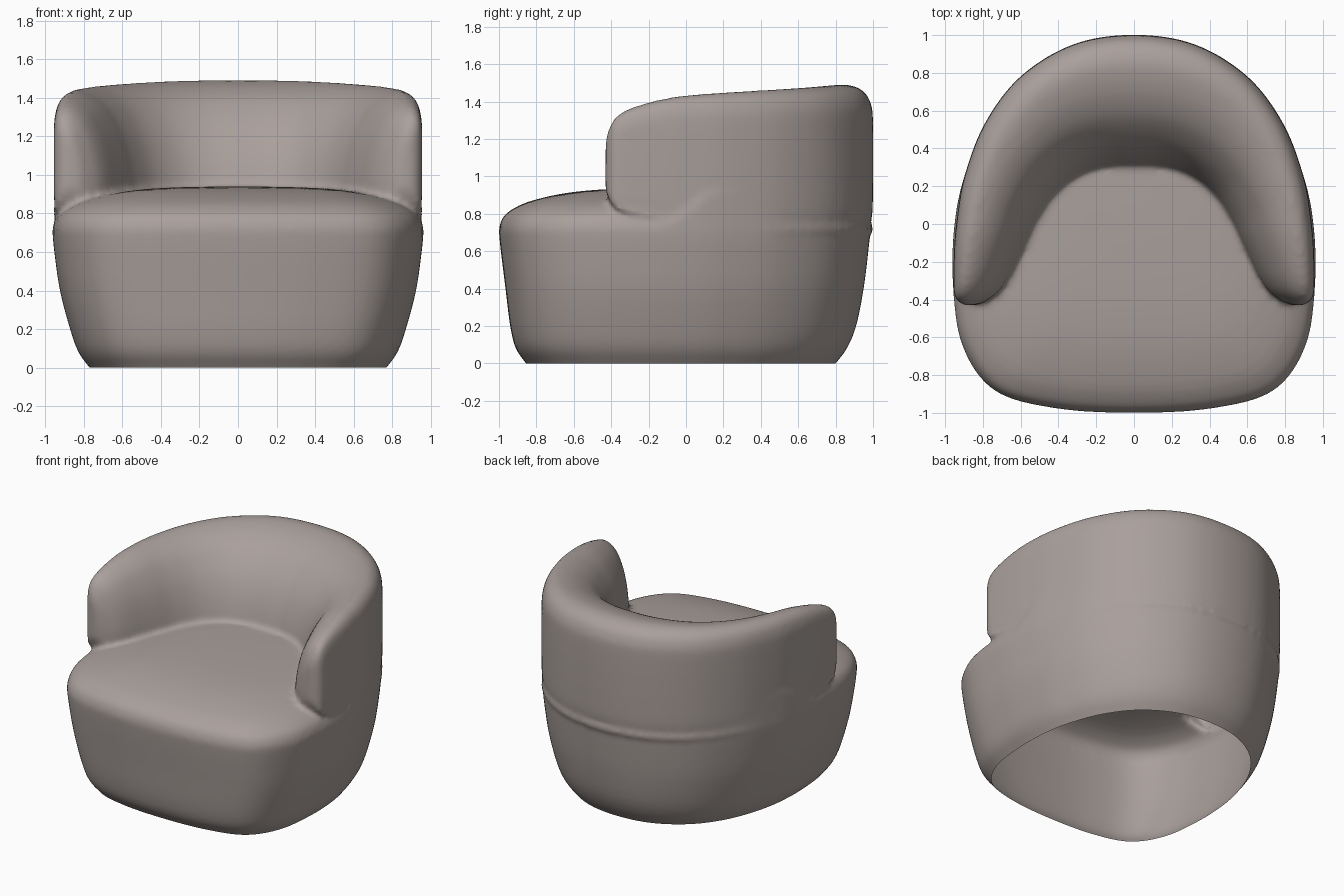
import bpy, bmesh
from mathutils import Vector

if "Cube" in bpy.data.objects:
    bpy.data.objects.remove(bpy.data.objects["Cube"])


def spline(pts, closed=False, steps=6):
    """Catmull-Rom through tuples of any length."""
    n = len(pts)
    P = [Vector(p) for p in pts]
    get = (lambda i: P[i % n]) if closed else (lambda i: P[max(0, min(n - 1, i))])
    out = []
    for i in range(n if closed else n - 1):
        a, b, c, d = get(i - 1), get(i), get(i + 1), get(i + 2)
        for k in range(steps):
            t = k / steps
            out.append(0.5 * (2 * b + (c - a) * t + (2 * a - 5 * b + 4 * c - d) * t * t
                              + (3 * b - a - 3 * c + d) * t ** 3))
    if not closed:
        out.append(P[-1])
    return out


def loft(bm, rings):
    """Skin closed rings and cap both ends."""
    vr = [[bm.verts.new(p) for p in r] for r in rings]
    n = len(vr[0])
    for a, b in zip(vr, vr[1:]):
        for i in range(n):
            j = (i + 1) % n
            bm.faces.new((a[i], a[j], b[j], b[i]))
    bm.faces.new(vr[0][::-1])
    bm.faces.new(vr[-1])


def smoothstep(v, a, b):
    t = max(0, min(1, (v - a) / (b - a)))
    return t * t * (3 - 2 * t)


bm = bmesh.new()

# Base and seat cushion: plan outline scaled up the wall, then domed inward
half = [(0.42, -0.975), (0.74, -0.88), (0.91, -0.64), (0.96, -0.3), (0.95, 0.0),
        (0.90, 0.25), (0.79, 0.53), (0.6, 0.78), (0.32, 0.95)]
outline = spline([(0, -1.0)] + half + [(0, 1.0)] + [(-x, y) for x, y in half[::-1]], True)
wall = spline([(-0.1, 0.72, 0.79, 0.72), (0, 0.80, 0.855, 0.80), (0.08, 0.86, 0.91, 0.86),
               (0.2, 0.905, 0.94, 0.91), (0.4, 0.96, 0.965, 0.95), (0.6, 0.99, 0.99, 0.975),
               (0.7, 1.0, 1.0, 0.985)], steps=3)
rings = [[(x * sx, y * (yb if y > 0 else yf), z) for x, y in outline]
         for z, sx, yf, yb in wall]
dome = spline([(1.0, 0.72), (0.985, 0.77), (0.95, 0.81), (0.85, 0.862), (0.65, 0.91),
               (0.4, 0.933), (0.1, 0.94)], steps=3)
for s, z in dome:
    ring = []
    for x, y in outline:
        # the rim rises at the rear so it hides inside the backrest
        lift = 0.2 * smoothstep(y, -0.15, 0.2) * smoothstep(s, 0.82, 0.93)
        ring.append((x * s, y * s * (0.985 if y > 0 else 1), z + lift))
    rings.append(ring)
loft(bm, rings)

# Wraparound backrest: one section swept between outer and inner plan lines
# each station: outer x, y, inner x, y, top z, bottom z
stations = [(0.32, 0.95, 0.15, 0.305, 1.488, 0.7), (0.6, 0.78, 0.29, 0.26, 1.476, 0.7),
            (0.79, 0.53, 0.42, 0.16, 1.462, 0.7), (0.90, 0.24, 0.51, 0.03, 1.447, 0.7),
            (0.94, 0.0, 0.57, -0.09, 1.43, 0.73), (0.952, -0.15, 0.62, -0.19, 1.405, 0.77),
            (0.955, -0.28, 0.67, -0.29, 1.37, 0.795), (0.953, -0.36, 0.72, -0.36, 1.33, 0.82),
            (0.94, -0.40, 0.78, -0.405, 1.28, 0.86), (0.90, -0.43, 0.83, -0.43, 1.2, 0.93)]
mirror = [(-a, b, -c, d, e, f) for a, b, c, d, e, f in stations[::-1]]
path = spline(mirror + [(0, 1.0, 0, 0.31, 1.49, 0.7)] + stations)
section = spline([(0.07, 0), (0.015, 0.07), (0, 0.25), (0, 0.75), (0.02, 0.88), (0.08, 0.96),
                  (0.2, 1), (0.35, 0.985), (0.5, 0.94), (0.65, 0.86), (0.8, 0.72),
                  (0.9, 0.57), (0.97, 0.4), (1, 0.25), (0.97, 0.1), (0.88, 0)], True, 3)
loft(bm, [[(ox + (ix - ox) * w, oy + (iy - oy) * w, zb + (zt - zb) * h) for w, h in section]
          for ox, oy, ix, iy, zt, zb in path])

bmesh.ops.recalc_face_normals(bm, faces=bm.faces[:])
mesh = bpy.data.meshes.new("upholstered_shell")
bm.to_mesh(mesh)
bm.free()
chair = bpy.data.objects.new("upholstered_shell", mesh)
bpy.context.collection.objects.link(chair)
bpy.context.view_layer.objects.active = chair
chair.select_set(True)

# Fuse into one soft skin
rm = chair.modifiers.new("fuse", 'REMESH')
rm.mode = 'VOXEL'
rm.voxel_size = 0.018
sm = chair.modifiers.new("soften", 'SMOOTH')
sm.factor = 0.5
sm.iterations = 6
for m in ("fuse", "soften"):
    bpy.ops.object.modifier_apply(modifier=m)

# Open underside at floor level
bm = bmesh.new()
bm.from_mesh(chair.data)
bmesh.ops.bisect_plane(bm, geom=bm.verts[:] + bm.edges[:] + bm.faces[:],
                       plane_co=(0, 0, 0), plane_no=(0, 0, 1), clear_inner=True)
for f in bm.faces:
    f.smooth = True
bm.to_mesh(chair.data)
bm.free()

mat = bpy.data.materials.new("taupe fabric")
mat.diffuse_color = (0.40, 0.35, 0.33, 1)
mat.use_nodes = True
mat.node_tree.nodes["Principled BSDF"].inputs["Base Color"].default_value = mat.diffuse_color
chair.data.materials.clear()
chair.data.materials.append(mat)
